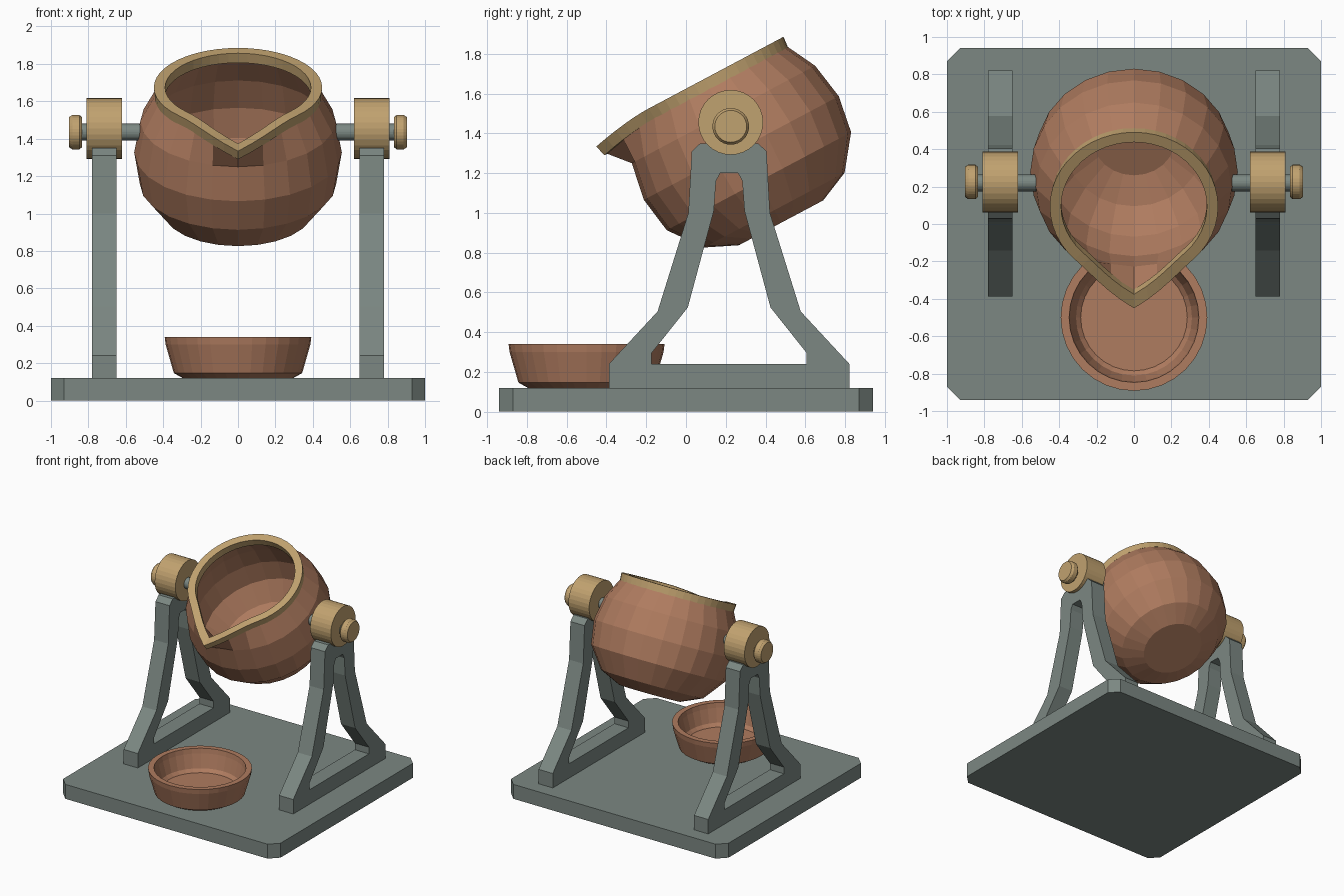
import bpy
import bmesh
from math import sin, cos, pi, radians
from mathutils import Matrix

cube = bpy.data.objects.get("Cube")
if cube:
    bpy.data.objects.remove(cube, do_unlink=True)


def material(name, color):
    m = bpy.data.materials.new(name)
    m.use_nodes = True
    m.diffuse_color = (*color, 1)
    bsdf = m.node_tree.nodes["Principled BSDF"]
    bsdf.inputs["Base Color"].default_value = (*color, 1)
    bsdf.inputs["Roughness"].default_value = 0.6
    return m


copper = material("copper", (0.43, 0.20, 0.115))
brass = material("brass", (0.53, 0.36, 0.16))
iron = material("grey_green_iron", (0.20, 0.245, 0.225))


def loft(name, rings, mat, wrap=False, matrix=None):
    """Skin a list of equal closed rings; cap the ends, or join last to first."""
    bm = bmesh.new()
    loops = [[bm.verts.new(p) for p in ring] for ring in rings]
    n = len(loops[0])
    pairs = list(zip(loops, loops[1:]))
    if wrap:
        pairs.append((loops[-1], loops[0]))
    else:
        bm.faces.new(loops[0])
        bm.faces.new(loops[-1])
    for a, b in pairs:
        for i in range(n):
            j = (i + 1) % n
            bm.faces.new((a[i], a[j], b[j], b[i]))
    bmesh.ops.recalc_face_normals(bm, faces=bm.faces[:])
    mesh = bpy.data.meshes.new(name)
    bm.to_mesh(mesh)
    bm.free()
    if matrix:
        mesh.transform(matrix)
    mesh.materials.append(mat)
    obj = bpy.data.objects.new(name, mesh)
    bpy.context.collection.objects.link(obj)
    return obj


def pour_ring(r, z, pull=0.0, segments=24):
    """Circle around z, pulled out into a pointed spout towards the front."""
    ring = []
    for i in range(segments):
        a = 2 * pi * i / segments
        off = min(a, 2 * pi - a)
        k = max(0.0, 1 - off / radians(45)) ** 2
        rad = r + pull * k
        drop = 0.045 * k if pull else 0
        ring.append((rad * sin(a), -rad * cos(a), z - drop))
    return ring


def rod(name, profile, y, z, mat, segments=32):
    """Turned part along x from (x, radius) pairs."""
    rings = [[(x, y + r * cos(2 * pi * i / segments), z + r * sin(2 * pi * i / segments))
              for i in range(segments)] for x, r in profile]
    return loft(name, rings, mat)


# Base plate with clipped corners
W, D, C = 1.0, 0.94, 0.07
outline = [(W, C - D), (W, D - C), (W - C, D), (C - W, D),
           (-W, D - C), (-W, C - D), (C - W, -D), (W - C, -D)]
loft("base_plate", [[(x, y, z) for x, y in outline] for z in (0, 0.12)], iron)

# Side frames: half profile, mirrored front to back
MID = 0.217
outer = [(0.605, 0.12), (0.605, 0.24), (0.36, 0.504), (0.205, 1.0), (0.188, 1.31), (0.145, 1.35)]
inner = [(0.39, 0.24), (0.39, 0.295), (0.208, 0.524), (0.077, 1.01), (0.066, 1.16), (0.045, 1.20)]


def frame_ring(half, x):
    return ([(x, MID + d, z) for d, z in half]
            + [(x, MID - d, z) for d, z in reversed(half)])


for side, s in (("left", 1), ("right", -1)):
    loft(side + "_frame",
         [frame_ring(outer, s * 0.65), frame_ring(outer, s * 0.78),
          frame_ring(inner, s * 0.78), frame_ring(inner, s * 0.65)], iron, wrap=True)
    # Bearing, axle and end knob
    rod(side + "_bearing", [(s * 0.62, 0.163), (s * 0.81, 0.163)], 0.225, 1.455, brass)
    rod(side + "_axle", [(s * 0.51, 0.045), (s * 0.85, 0.045)], 0.22, 1.435, iron)
    rod(side + "_knob", [(s * 0.834, 0.08), (s * 0.848, 0.092),
                         (s * 0.886, 0.092), (s * 0.904, 0.08)], 0.225, 1.435, brass)

# Tilted hollow pot: (radius, height, spout pull), outside up then inside down
tilt = Matrix.Translation((0, 0.093, 1.674)) @ Matrix.Rotation(radians(28), 4, 'X')
pot = [(0.24, -0.82, 0), (0.40, -0.748, 0), (0.525, -0.583, 0), (0.555, -0.394, 0),
       (0.522, -0.203, 0), (0.44, -0.045, 0.18),
       (0.40, -0.045, 0.16), (0.475, -0.21, 0), (0.51, -0.394, 0), (0.48, -0.56, 0),
       (0.37, -0.70, 0), (0.22, -0.77, 0)]
loft("pot", [pour_ring(*p) for p in pot], copper, matrix=tilt)

# Rim band following the spout
band = [(0.45, 0.0, 0.19), (0.445, -0.058, 0.18), (0.39, -0.058, 0.165), (0.39, 0.0, 0.165)]
loft("pot_rim", [pour_ring(*p, segments=48) for p in band], brass, wrap=True, matrix=tilt)

# Catch dish in front
dish = [(0.295, 0.12), (0.343, 0.147), (0.387, 0.30), (0.392, 0.34),
        (0.347, 0.34), (0.34, 0.30), (0.31, 0.19), (0.285, 0.165)]
loft("catch_dish", [pour_ring(r, z, segments=32) for r, z in dish], copper,
     matrix=Matrix.Translation((0, -0.5, 0)))
